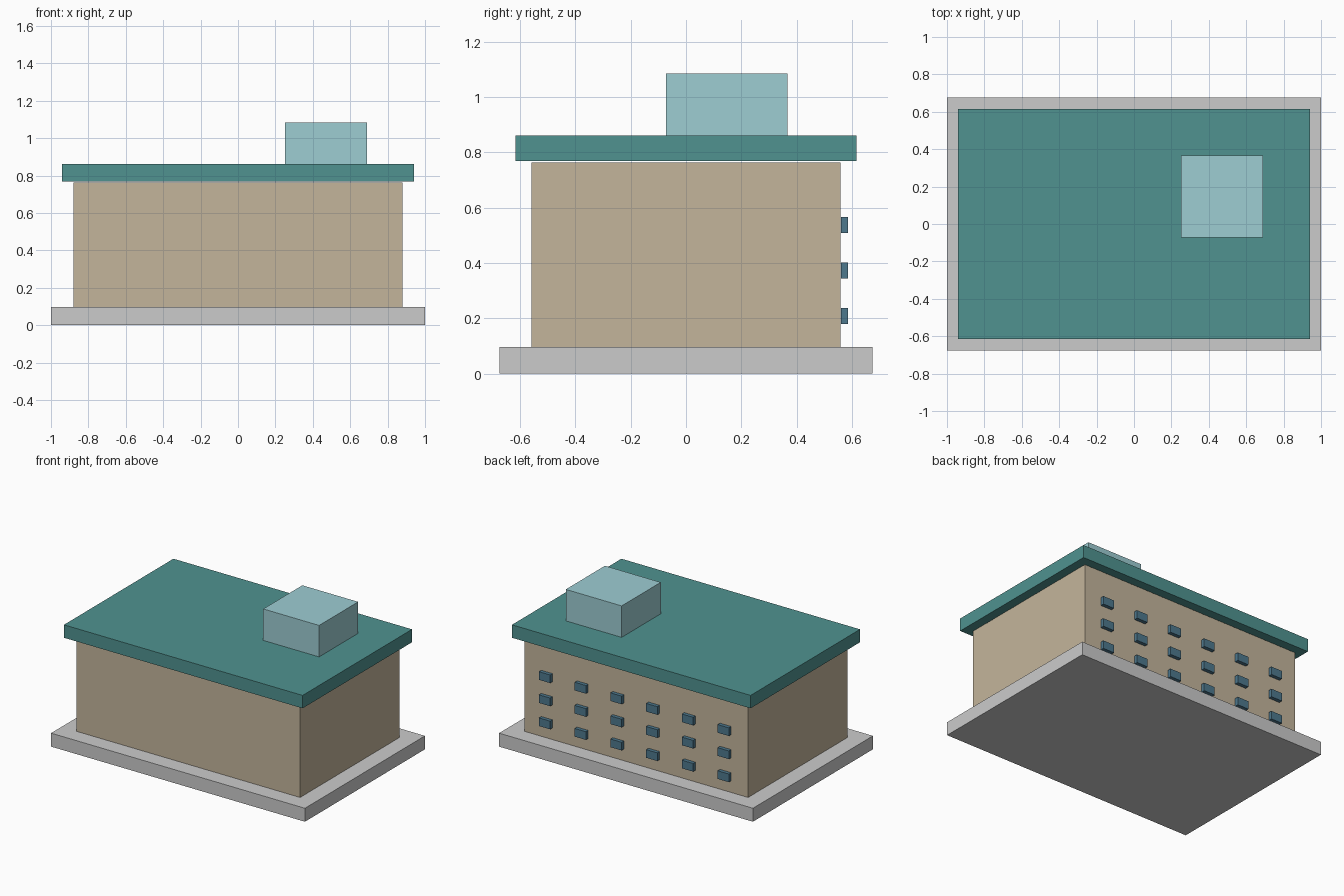
import bpy
import bmesh
from mathutils import Vector

if "Cube" in bpy.data.objects:
    bpy.data.objects.remove(bpy.data.objects["Cube"])


def material(name, rgb):
    m = bpy.data.materials.new(name)
    m.diffuse_color = (*rgb, 1)
    m.use_nodes = True
    m.node_tree.nodes["Principled BSDF"].inputs["Base Color"].default_value = m.diffuse_color
    return m


def box(name, low, high, mat=None):
    """Box between two opposite corners, with its origin at the centre."""
    low, high = Vector(low), Vector(high)
    mesh = bpy.data.meshes.new(name)
    bm = bmesh.new()
    bmesh.ops.create_cube(bm, size=1)
    bmesh.ops.scale(bm, vec=high - low, verts=bm.verts)
    bm.to_mesh(mesh)
    bm.free()
    if mat:
        mesh.materials.append(mat)
    obj = bpy.data.objects.new(name, mesh)
    obj.location = (low + high) / 2
    bpy.context.collection.objects.link(obj)
    return obj


tan = material("wall_tan", (0.55, 0.46, 0.33))
teal = material("roof_teal", (0.08, 0.29, 0.28))
pale = material("pale_blue", (0.34, 0.61, 0.65))
blue = material("window_blue", (0.076, 0.19, 0.27))

# Base slab, walls and overhanging roof slab
box("base_slab", (-1, -0.675, 0), (1, 0.675, 0.096))
box("walls", (-0.88, -0.558, 0.096), (0.88, 0.558, 0.764), tan)
box("roof_slab", (-0.94, -0.616, 0.769), (0.94, 0.616, 0.861), teal)

# Rooftop unit
box("rooftop_unit", (0.25, -0.073, 0.861), (0.69, 0.367, 1.085), pale)

# Windows on the back wall: three floors of six
for floor in range(3):
    z = 0.209 + floor * 0.1645
    for col in range(6):
        x = -0.704 + col * 0.2816
        box(f"window_{floor + 1}_{col + 1}",
            (x - 0.044, 0.56, z - 0.029), (x + 0.044, 0.586, z + 0.029), blue)
